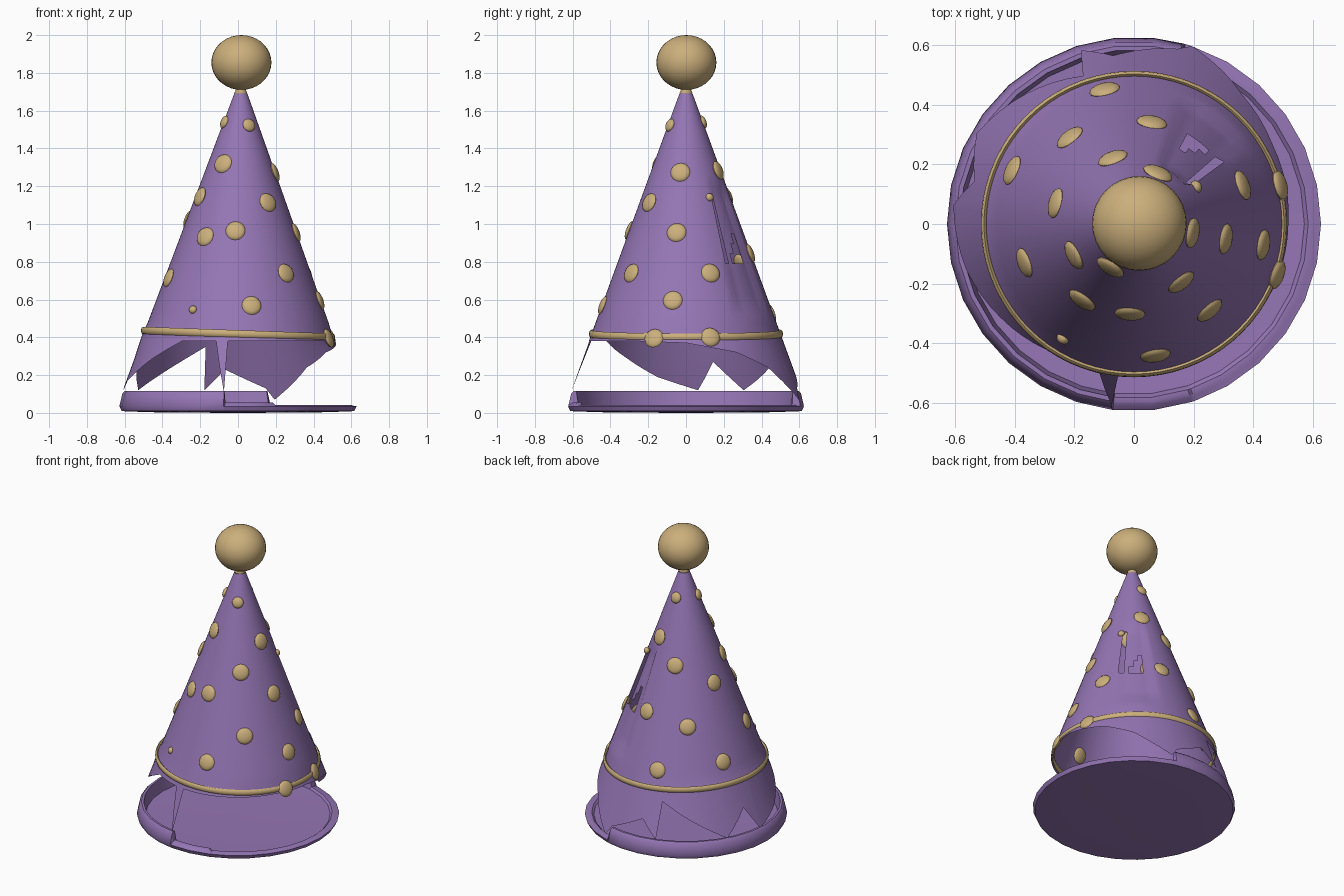
import bpy, bmesh
from math import radians, sin, cos, pi, hypot, atan2, degrees
from mathutils import Vector

cube = bpy.data.objects.get("Cube")
if cube:
    bpy.data.objects.remove(cube)


def material(name, rgb):
    m = bpy.data.materials.new(name)
    m.use_nodes = True
    col = (*rgb, 1)
    m.diffuse_color = col
    node = next(n for n in m.node_tree.nodes if n.type == 'BSDF_PRINCIPLED')
    node.inputs["Base Color"].default_value = col
    node.inputs["Roughness"].default_value = 0.8
    return m


purple = material("purple felt", (0.30, 0.18, 0.46))
tan = material("tan trim", (0.60, 0.43, 0.20))

RIM_R, BAND_R, TIP_R = 0.628, 0.5, 0.035
BAND_Z, TIP_Z = 0.42, 1.69
SLOPE = (BAND_R - TIP_R) / (TIP_Z - BAND_Z)


def cone_r(z):
    return BAND_R - (z - BAND_Z) * SLOPE


def cone_point(a, z, push=0.0):
    """Point on the slightly leaning cone, angle in degrees."""
    r = cone_r(z) + push
    lean = 0.015 * max(0, z - BAND_Z) / (TIP_Z - BAND_Z)
    return Vector((r * cos(radians(a)) + lean, r * sin(radians(a)), z))


def finish(name, bm, mat, smooth=40, fix=True):
    if fix:
        bmesh.ops.recalc_face_normals(bm, faces=bm.faces)
    me = bpy.data.meshes.new(name)
    bm.to_mesh(me)
    bm.free()
    me.materials.append(mat)
    ob = bpy.data.objects.new(name, me)
    bpy.context.collection.objects.link(ob)
    bpy.ops.object.select_all(action='DESELECT')
    ob.select_set(True)
    bpy.context.view_layer.objects.active = ob
    bpy.ops.object.shade_smooth_by_angle(angle=radians(smooth))
    return ob


def sweep(name, angles, section, mat, closed=False, skip=None, smooth=40):
    """Join the section points of every angle into a ring of quads."""
    bm = bmesh.new()
    cols = [[bm.verts.new(p) for p in section(a)] for a in angles]
    rows = len(cols[0])
    for i, col in enumerate(cols):
        nxt = cols[(i + 1) % len(cols)]
        for j in range(rows if closed else rows - 1):
            k = (j + 1) % rows
            if skip and skip(angles[i], col[j].co.z):
                continue
            bm.faces.new((col[j], nxt[j], nxt[k], col[k]))
    bmesh.ops.remove_doubles(bm, verts=bm.verts, dist=0.0005)
    return finish(name, bm, mat, smooth)


# Upper cone with a torn patch and a slit
heights = [BAND_Z + (TIP_Z - BAND_Z) * i / 24 for i in range(25)]


def torn(a, z):
    patch = 45 <= a < 60 and 0.76 < z < 0.82 + (a - 45) * 0.012
    slit = a == 35 and 0.78 < z < 1.12
    return patch or slit


def cone_column(a):
    pts = []
    for z in heights:
        dent = -0.015 if 40 <= a <= 65 and 0.55 < z < 1.2 else 0
        p = cone_point(a, z, dent)
        if z == heights[0]:
            p.z -= 0.035 * p.x
        pts.append(p)
    return pts


sweep("hat_cone", list(range(0, 360, 5)), cone_column, purple, skip=torn)

# Tattered skirt: (angle, hem height) around the hat
hem = [(0, .37), (30, .32), (50, .24), (72, .07), (76, .13), (97, .23),
       (107, .12), (109, .35), (150, .12), (165, .27), (174, .12),
       (195, .19), (215, .29), (235, .38), (257, .38), (263, .11),
       (264, .38), (330, .38), (360, .37)]


def hem_z(a):
    for (a0, z0), (a1, z1) in zip(hem, hem[1:]):
        if a0 <= a <= a1:
            return z0 + (z1 - z0) * (a - a0) / (a1 - a0)


def skirt_column(a):
    top = cone_point(a, BAND_Z)
    top.z -= 0.035 * top.x
    low = hem_z(a)
    return [top, cone_point(a, (BAND_Z + low) / 2), cone_point(a, low)]


skirt_angles = sorted(set(range(0, 360, 5)) | {a for a, z in hem if a < 360})
sweep("tattered_skirt", skirt_angles, skirt_column, purple)


# Brim: a floor disc with a rolled rim, tall on one side
def rim_height(a):
    if 75 <= a <= 263:
        return 0.115
    return 0.055 if 263 < a < 289 else 0.042


def brim_column(a):
    h = rim_height(a)
    prof = [(0, 0), (0.4, 0.002), (0.595, 0.008), (RIM_R - 0.012, 0.01),
            (RIM_R, 0.035), (0.612, h * 0.9), (0.6, h), (0.585, h),
            (0.572, 0.03), (0.4, 0.024), (0, 0.024)]
    c, s = cos(radians(a)), sin(radians(a))
    return [Vector((r * c, r * s, z)) for r, z in prof]


brim_angles = sorted(set(range(0, 360, 12)) | {74, 75, 263, 263.5, 289})
sweep("brim", brim_angles, brim_column, purple)


# Trim band, flattened and slightly tilted
def band_column(a):
    c, s = cos(radians(a)), sin(radians(a))
    pts = []
    for i in range(8):
        t = 2 * pi * i / 8
        r = 0.504 + 0.01 * cos(t)
        pts.append(Vector((r * c, r * s, 0.418 - 0.035 * r * c + 0.02 * sin(t))))
    return pts


sweep("trim_band", list(range(0, 360, 5)), band_column, tan, closed=True, smooth=60)


# Neck under the pompom
def neck_column(a):
    c, s = cos(radians(a)), sin(radians(a))
    prof = [(0, 1.68), (0.03, 1.685), (0.034, 1.695), (0.028, 1.705), (0.03, 1.73)]
    return [Vector((0.015 + r * c, r * s, z)) for r, z in prof]


sweep("pompom_neck", list(range(0, 360, 20)), neck_column, tan, smooth=60)


def ellipsoid(bm, centre, axis, size, segs, rings):
    """Squashed ball whose short axis follows the given direction."""
    made = bmesh.ops.create_uvsphere(bm, u_segments=segs, v_segments=rings, radius=1)
    rot = axis.to_track_quat('Z', 'Y')
    for v in made["verts"]:
        v.co = rot @ Vector([p * q for p, q in zip(v.co, size)]) + centre


bm = bmesh.new()
ellipsoid(bm, Vector((0.018, 0.002, 1.855)), Vector((0, 0, 1)),
          (0.159, 0.159, 0.145), 32, 18)
finish("pompom", bm, tan, 60)

# Spots on the cone, placed by plan position
spots = [(-.10, .45), (-.22, .29), (-.41, .18), (-.27, .07), (-.08, .22),
         (.055, .34), (.07, .17), (.36, .13), (.43, -.07), (.30, -.05),
         (.185, -.03), (.25, -.29), (.15, -.195), (.07, -.44), (-.02, -.30),
         (-.18, -.255), (-.09, -.145), (-.37, -.13), (-.21, -.105),
         (.045, -.085), (-.085, -.03), (0, .09), (.49, .13), (.48, -.17)]
small_spots = [(-.24, -.385), (.2, .125)]
bm = bmesh.new()
for x, y in spots + small_spots:
    r = hypot(x, y)
    z = BAND_Z + (BAND_R - r) / SLOPE
    a = degrees(atan2(y, x))
    out = Vector((cos(radians(a)), sin(radians(a)), SLOPE)).normalized()
    size = 0.022 if (x, y) in small_spots else (0.036 if z > 1.45 else 0.052)
    ellipsoid(bm, cone_point(a, z), out, (size, size, 0.018), 16, 8)
finish("spots", bm, tan, 50)
